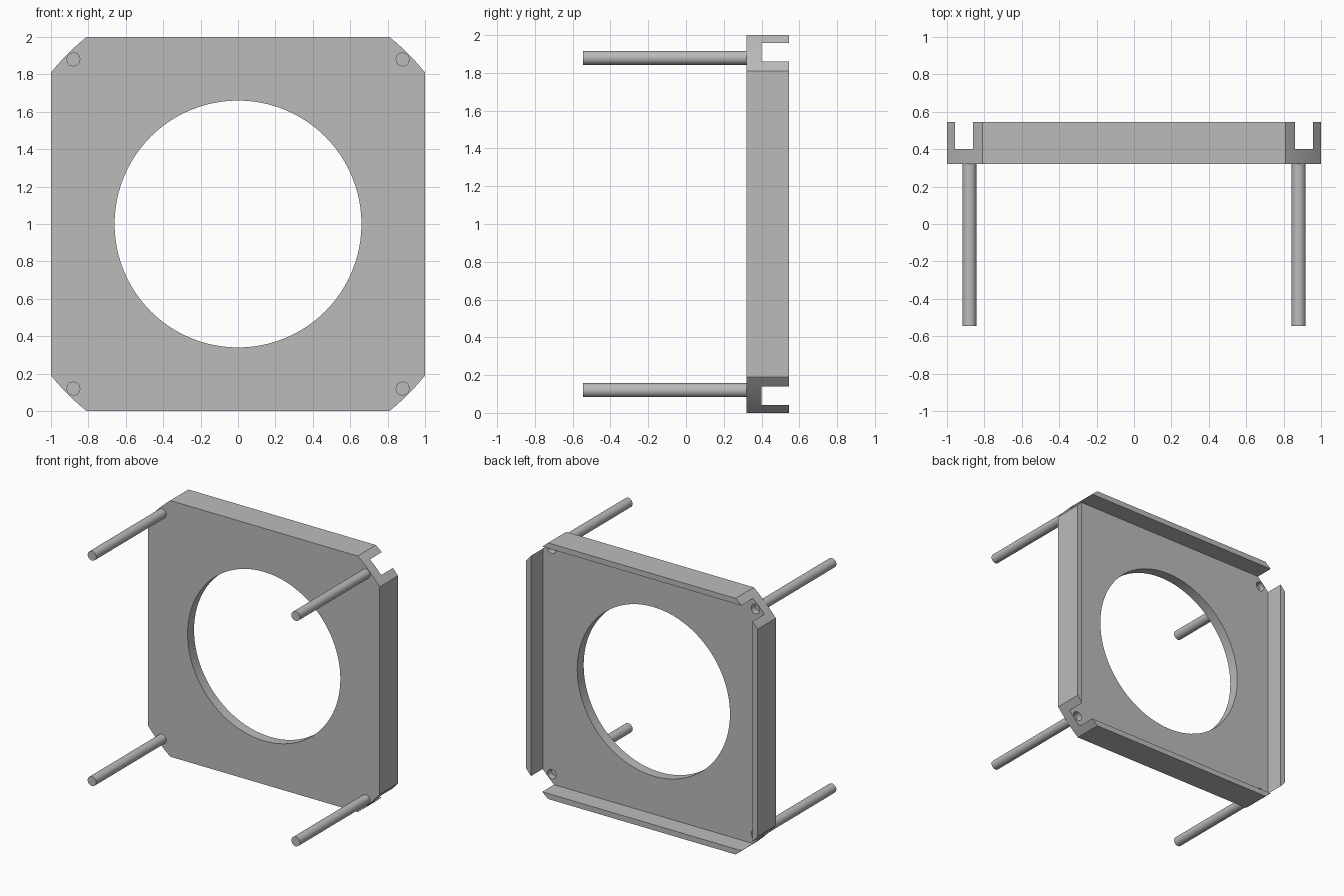
import bpy
import math

cube = bpy.data.objects.get("Cube")
if cube:
    bpy.data.objects.remove(cube, do_unlink=True)

FRONT, FLOOR, BACK = 0.32, 0.40, 0.545   # depths of plate face, tray floor, rim
WALL = 0.043                             # rim thickness
PIN_POS, PIN_R, PIN_TIP = 0.88, 0.037, -0.545
CORNERS = [(sx * PIN_POS, 1 + sz * PIN_POS) for sx in (-1, 1) for sz in (-1, 1)]

grey = bpy.data.materials.new("plain grey")
grey.use_nodes = True
grey.diffuse_color = (0.5, 0.5, 0.5, 1)
grey.node_tree.nodes["Principled BSDF"].inputs["Base Color"].default_value = (0.5, 0.5, 0.5, 1)


def finish(name):
    obj = bpy.context.object
    obj.name = name
    obj.data.materials.append(grey)
    return obj


def box(name, half, y0, y1):
    """Square block centred on the plate axis, between two depths."""
    bpy.ops.mesh.primitive_cube_add(size=2, location=(0, (y0 + y1) / 2, 1))
    bpy.context.object.scale = (half, (y1 - y0) / 2, half)
    bpy.ops.object.transform_apply(location=False, rotation=False)
    return finish(name)


def rod(name, x, z, radius, y0, y1, sides):
    """Cylinder running front to back."""
    bpy.ops.mesh.primitive_cylinder_add(
        vertices=sides, radius=radius, depth=y1 - y0,
        location=(x, (y0 + y1) / 2, z), rotation=(math.pi / 2, 0, 0))
    bpy.ops.object.transform_apply(location=False, scale=False)
    return finish(name)


def smooth(obj):
    bpy.ops.object.select_all(action='DESELECT')
    obj.select_set(True)
    bpy.context.view_layer.objects.active = obj
    bpy.ops.object.shade_smooth_by_angle(angle=math.radians(30))


# Square plate with a raised rim, round bore, rounded-off corners and pin holes
frame = box("frame_plate", 1.0, FRONT, BACK)
cuts = [
    (box("tray_cutter", 1 - WALL, FLOOR, BACK + 0.2), 'DIFFERENCE'),
    (rod("corner_trim", 0, 1, math.hypot(1, 0.81), FRONT - 0.2, BACK + 0.2, 192), 'INTERSECT'),
    (rod("bore_cutter", 0, 1, 0.66, FRONT - 0.2, BACK + 0.2, 96), 'DIFFERENCE'),
]
for x, z in CORNERS:
    cuts.append((rod("pin_hole_cutter", x, z, PIN_R, FRONT - 0.1, BACK + 0.1, 32), 'DIFFERENCE'))

for cutter, operation in cuts:
    mod = frame.modifiers.new(cutter.name, 'BOOLEAN')
    mod.operation = operation
    mod.solver = 'EXACT'
    mod.object = cutter

# Bake the cuts and drop the cutters
depsgraph = bpy.context.evaluated_depsgraph_get()
mesh = bpy.data.meshes.new_from_object(frame.evaluated_get(depsgraph))
frame.modifiers.clear()
frame.data = mesh
mesh.materials.clear()
mesh.materials.append(grey)
for poly in mesh.polygons:
    poly.material_index = 0
for cutter, _ in cuts:
    bpy.data.objects.remove(cutter, do_unlink=True)
smooth(frame)

# Four pins seated in the corner holes
for x, z in CORNERS:
    side = "left" if x > 0 else "right"
    level = "upper" if z > 1 else "lower"
    smooth(rod(f"{level}_{side}_pin", x, z, PIN_R, PIN_TIP, FRONT + 0.03, 32))
